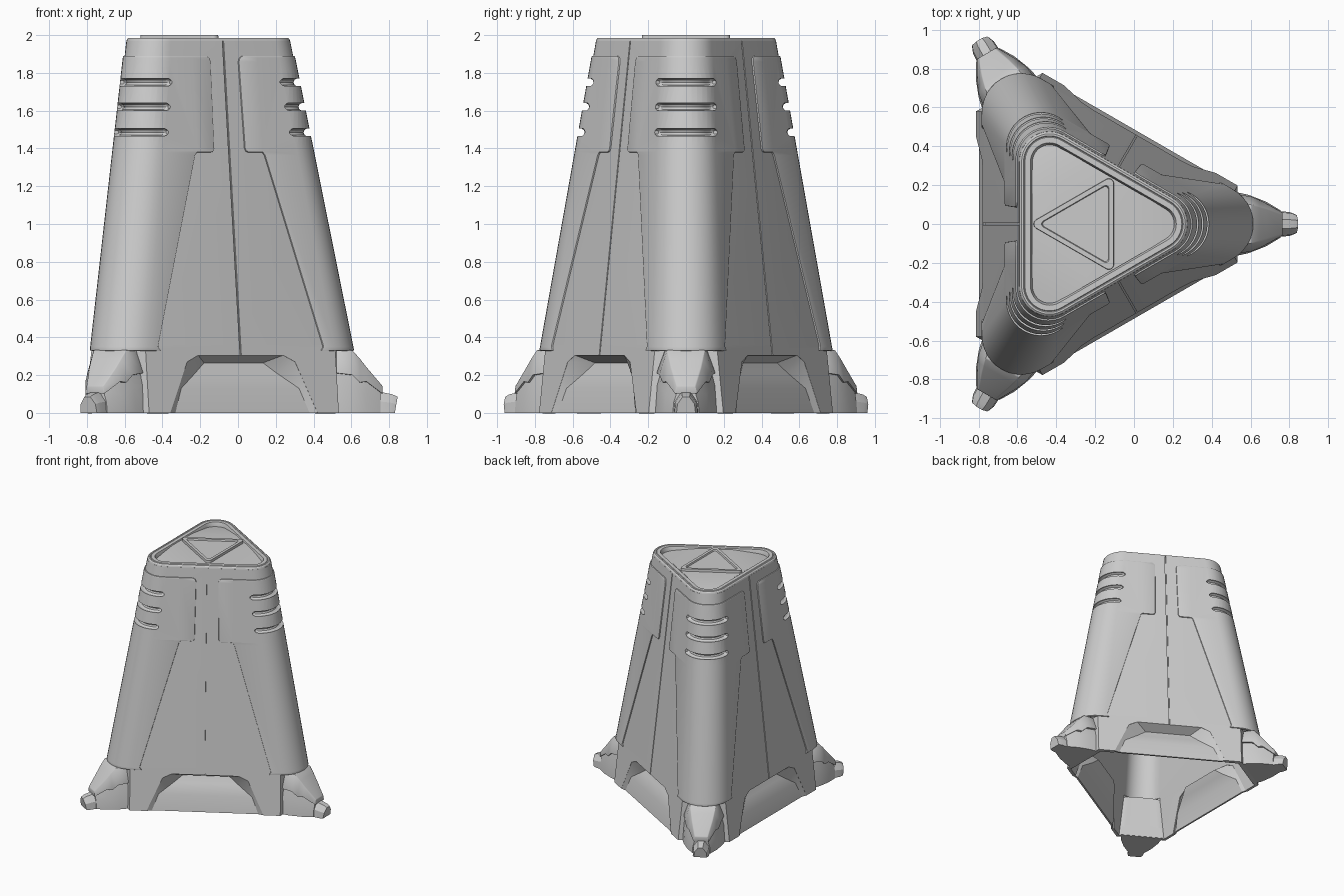
import bpy, bmesh
from math import radians, cos, sin
from mathutils import Vector, Matrix

if "Cube" in bpy.data.objects:
    bpy.data.objects.remove(bpy.data.objects["Cube"])

CX = -0.25          # x of the three-fold axis
N = 12              # segments per rounded corner


def direction(deg):
    return Vector((cos(radians(deg)), sin(radians(deg)), 0))


def dr(z):
    # wall distance and corner radius of the tapered body at height z
    k = (1.97 - z) / 1.64
    return 0.345 + 0.185 * k, 0.16 + 0.04 * k


def arc(d, r, z, a=0):
    c = direction(a) * 2 * (d - r) + Vector((0, 0, z))
    return [c + direction(a - 60 + 120 * i / N) * r for i in range(N + 1)]


def ring(d, r, z, a=0):
    return [p for k in range(3) for p in arc(d, r, z, a + 120 * k)]


def wall(a, t, z, off=0.0):
    # point on the flat wall with normal angle a; t runs clockwise
    return direction(a) * (dr(z)[0] + off) + direction(a - 90) * t + Vector((0, 0, z))


def loft(bm, rings, cyclic=True, caps=False):
    rows = [[bm.verts.new(p) for p in r] for r in rings]
    for r0, r1 in zip(rows, rows[1:]):
        n = len(r0)
        for i in range(n if cyclic else n - 1):
            j = (i + 1) % n
            bm.faces.new((r0[i], r0[j], r1[j], r1[i]))
    if caps:
        bm.faces.new(rows[0])
        bm.faces.new(rows[-1])
    return rows


def make(name, bm, closed=False):
    bmesh.ops.remove_doubles(bm, verts=bm.verts, dist=1e-5)
    bmesh.ops.recalc_face_normals(bm, faces=bm.faces)
    if not closed:
        ref = Vector((0, 0, 0.3))
        s = sum(f.normal.dot(f.calc_center_median() - ref) * f.calc_area() for f in bm.faces)
        if s < 0:
            bmesh.ops.reverse_faces(bm, faces=bm.faces)
    me = bpy.data.meshes.new(name)
    bm.to_mesh(me)
    bm.free()
    ob = bpy.data.objects.new(name, me)
    ob.location.x = CX
    bpy.context.collection.objects.link(ob)
    return ob


def finish(ob, thick=0, bevel=0, cutters=(), copies=False):
    if thick:
        m = ob.modifiers.new("thickness", 'SOLIDIFY')
        m.thickness, m.offset = thick, -1
    if bevel:
        m = ob.modifiers.new("bevel", 'BEVEL')
        m.width, m.segments, m.limit_method = bevel, 2, 'ANGLE'
        m.angle_limit = radians(40)
    for c in cutters:
        m = ob.modifiers.new("cut", 'BOOLEAN')
        m.object, m.operation, m.solver = c, 'DIFFERENCE', 'EXACT'
    bpy.context.view_layer.update()
    dg = bpy.context.evaluated_depsgraph_get()
    me = bpy.data.meshes.new_from_object(ob.evaluated_get(dg))
    ob.modifiers.clear()
    ob.data = me
    bpy.ops.object.select_all(action='DESELECT')
    ob.select_set(True)
    bpy.context.view_layer.objects.active = ob
    bpy.ops.object.shade_smooth_by_angle(angle=radians(25))
    if copies:
        for k in (1, 2):
            o = ob.copy()
            o.name = f"{ob.name}_{k + 1}"
            o.rotation_euler.z = radians(120 * k)
            bpy.context.collection.objects.link(o)


# Cutter: three vent slots wrapped round every corner
bm = bmesh.new()
for k in range(3):
    for z in (1.75, 1.62, 1.485):
        d, r = dr(z)
        tube = []
        for i in range(-2, N + 3):
            th = 120 * k - 60 + 120 * i / N
            th = 120 * k + max(-66, min(66, th - 120 * k + (0 if 0 <= i <= N else (6 if i < 0 else -6))))
            size = {-2: 0.010, -1: 0.018, N + 1: 0.018, N + 2: 0.010}.get(i, 0.022)
            if i in (-2, N + 2):
                th += 2 if i > 0 else -2
            c = direction(120 * k) * 2 * (d - r) + direction(th) * (r - 0.004) + Vector((0, 0, z))
            if i in (-1, N + 1):
                th += 0
            tube.append([c + (direction(th) * 1.2 * cos(radians(a)) + Vector((0, 0, sin(radians(a))))) * size
                         for a in range(0, 360, 36)])
        loft(bm, tube, caps=True)
slots = make("slot_cutter", bm, True)

# Cutter: lower arches and the centre seam of each wall
ARCH = [(0.45, 0), (0.39, 0.135), (0.33, 0.27), (0.26, 0.305)]
bm = bmesh.new()
for a in (60, 180, 300):
    pts = [(0.46, -0.03)] + ARCH
    pts += [(-t, z) for t, z in reversed(pts)]
    loft(bm, [[wall(a, t, z, off) for t, z in pts] for off in (-0.12, 0.06)], caps=True)
    loft(bm, [[wall(a, t, z, o) for t, o in ((-.004, -.014), (.004, -.014), (.004, .02), (-.004, .02))]
              for z in (0.307, 1.99)], caps=True)
openings = make("opening_cutter", bm, True)
for c in (slots, openings):
    c.hide_render = True

# Hollow body shell: chamfered corners at the foot, rounded above
def chamfered(z):
    out = []
    for k in range(3):
        p, q = wall(120 * k - 60, -0.58, z, -0.004), wall(120 * k + 60, 0.58, z, -0.004)
        out += [p.lerp(q, i / N) for i in range(N + 1)]
    return out


def body_ring(z):
    d, r = dr(z)
    return ring(d - 0.004, r - 0.004, z)


bm = bmesh.new()
loft(bm, [chamfered(0), chamfered(0.335), body_ring(0.36), body_ring(1.2), body_ring(1.97)])
finish(make("body_shell", bm), thick=0.03, cutters=(openings, slots))

# Sloped recess panels behind the arches
bm = bmesh.new()
INNER = [(0.41, 0, -0.02), (0.36, 0.13, -0.03), (0.25, 0.21, -0.065), (0.18, 0.265, -0.085)]
for a in (60, 180, 300):
    rows = []
    for (t, z), (u, y, o) in zip(ARCH, INNER):
        rows.append([wall(a, t, z, -.005), wall(a, u, y, o), wall(a, -u, y, o), wall(a, -t, z, -.005)])
    loft(bm, rows, cyclic=False)
    bm.faces.new([bm.verts.new(p) for p in rows[-1]])
finish(make("recess_panels", bm), thick=0.015)

# Raised corner panels, stepped in outline
def panel_row(z, ts):
    d, r = dr(z)
    o = 0.005
    return ([wall(-60, -t, z, o) for t in ts] + arc(d + o, r + o, z)
            + [wall(60, t, z, o) for t in reversed(ts)])


bm = bmesh.new()
loft(bm, [panel_row(z, (t, 0.2)) for z, t in
          ((1.89, 0.11), (1.88, 0.092), (1.86, 0.085), (1.40, 0.093), (1.385, 0.1), (1.38, 0.115))],
     cyclic=False)
loft(bm, [panel_row(z, (t,)) for z, t in
          ((1.38, 0.2), (1.365, 0.212), (0.35, 0.505), (0.33, 0.49))], cyclic=False)
finish(make("corner_panel", bm), thick=0.02, bevel=0.005, cutters=(slots,), copies=True)

# Top rim with its recessed lid
bm = bmesh.new()
rim = ((0, 1.968), (0.004, 1.98), (0.012, 1.986), (0.022, 1.986), (0.026, 1.982),
       (0.03, 1.986), (0.058, 1.986), (0.068, 1.96), (0.07, 1.94))
loft(bm, [ring(0.341 - o, 0.156 - o, z) for o, z in rim])
finish(make("top_rim", bm))

# Lid: flat centre falling away towards the three corners
bm = bmesh.new()
d, r, cut = 0.275, 0.09, 0.25
centre = []
for k in range(3):
    tip = arc(d, r, 1.98, 120 * k)
    u = direction(120 * k)
    for p in tip:
        p.z -= 0.14 * (p.dot(u) - cut)
    ends = []
    for s in (-1, 1):
        n = direction(120 * k + 60 * s)
        ends.append(n * d + (u - n * 0.5) * ((cut - d * 0.5) / 0.75) + Vector((0, 0, 1.98)))
    centre += ends
    bm.faces.new([bm.verts.new(p) for p in [ends[0]] + tip + [ends[1]]])
bm.faces.new([bm.verts.new(p) for p in centre])
finish(make("lid", bm))

# Raised triangular plate on the lid
bm = bmesh.new()
rows = loft(bm, [ring(dd, rr, z, 180) for dd, rr, z in
                 ((0.147, 0.027, 1.975), (0.145, 0.025, 2.0), (0.122, 0.018, 2.0), (0.118, 0.016, 1.988))])
bm.faces.new(rows[-1])
finish(make("top_triangle_plate", bm))

# Feet: faceted hub, armour cap and toe tip
def section(x, pts, lean=0.0):
    full = pts + [(-y, z) for y, z in reversed(pts)]
    return [Vector((x - CX - lean * z, y, z)) for y, z in full]


bm = bmesh.new()
loft(bm, [section(x, [(w, 0), (w * 0.93, h * 0.45), (w * 0.62, h)]) for x, w, h in
          ((0.50, 0.17, 0.325), (0.59, 0.15, 0.32), (0.68, 0.115, 0.215), (0.755, 0.07, 0.125))], caps=True)
finish(make("foot_hub", bm, True), copies=True)

bm = bmesh.new()
loft(bm, [section(x, [(w, lo), (t, h)]) for x, w, lo, t, h in
          ((0.52, 0.157, 0.21, 0.112, 0.332), (0.605, 0.142, 0.2, 0.1, 0.332),
           (0.645, 0.126, 0.16, 0.09, 0.287), (0.68, 0.108, 0.165, 0.08, 0.242),
           (0.765, 0.06, 0.1, 0.05, 0.142))], caps=True)
finish(make("foot_cap", bm, True), bevel=0.005, copies=True)

bm = bmesh.new()
loft(bm, [section(x, [(w, 0), (w * 0.9, h * 0.55), (w * 0.35, h)], -0.18) for x, w, h in
          ((0.70, 0.068, 0.118), (0.80, 0.062, 0.098), (0.83, 0.05, 0.085))], caps=True)
finish(make("toe_tip", bm, True), copies=True)

for c in (slots, openings):
    bpy.data.objects.remove(c)
